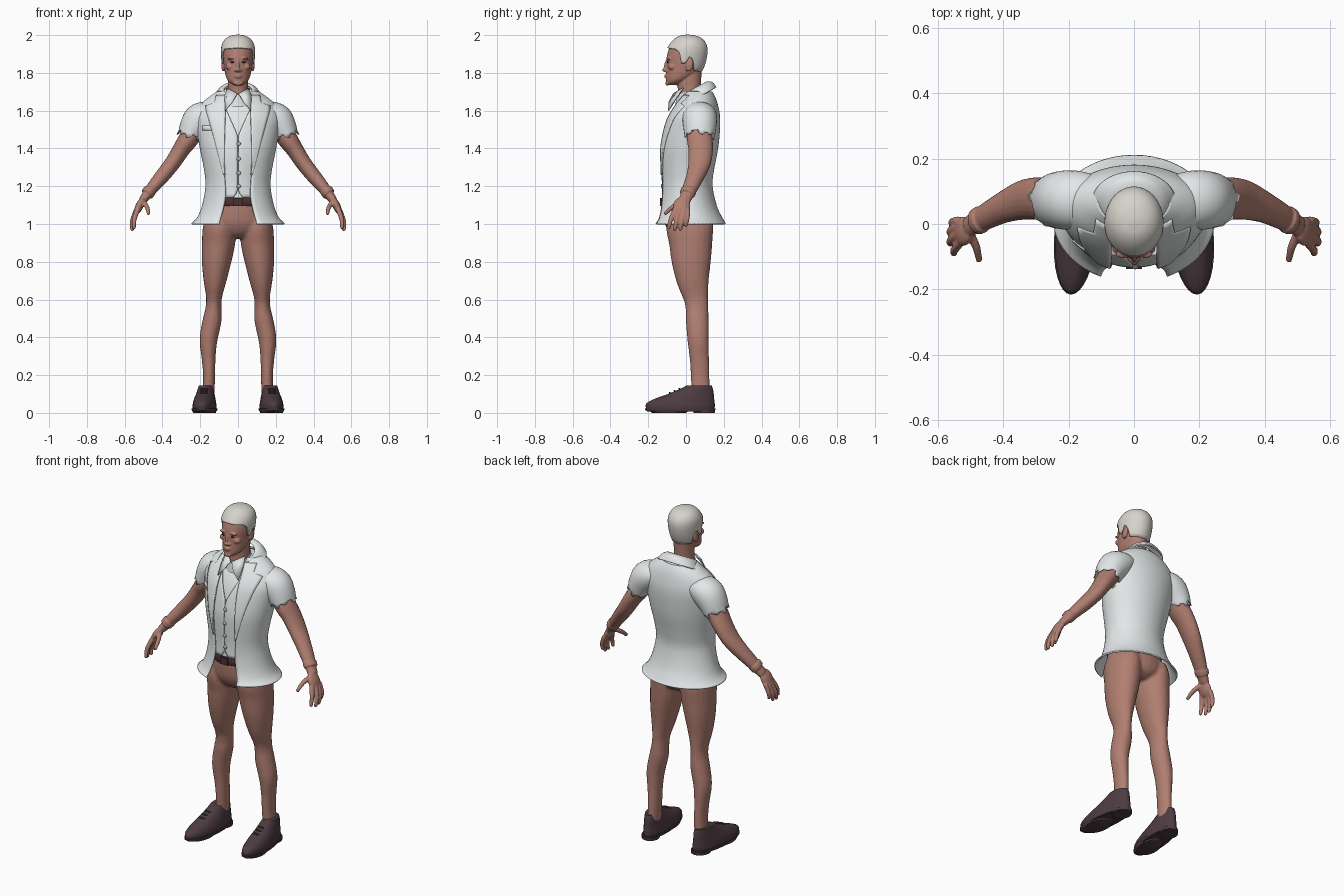
import bpy, bmesh, math
from math import sin, cos, pi, sqrt, radians
from mathutils import Vector, Matrix

if "Cube" in bpy.data.objects:
    bpy.data.objects.remove(bpy.data.objects["Cube"])


def material(name, rgb):
    m = bpy.data.materials.new(name)
    m.use_nodes = True
    m.diffuse_color = (*rgb, 1)
    m.node_tree.nodes["Principled BSDF"].inputs["Base Color"].default_value = (*rgb, 1)
    return m


SKIN = material("warm skin", (.44, .21, .165))
CLOTH = material("white cloth", (.79, .82, .82))
HAIR = material("pale hair", (.68, .65, .6))
LEATHER = material("dark leather", (.075, .045, .055))
BELT = material("belt brown", (.07, .03, .035))
BUTTON = material("button grey", (.5, .51, .52))
IRIS = material("dark eye", (.04, .025, .02))


def spline(rows, k=4):
    """Smooth a list of rows with Catmull-Rom."""
    out, n = [], len(rows)
    for i in range(n - 1):
        quad = [rows[max(0, min(n - 1, i + j))] for j in (-1, 0, 1, 2)]
        for s in range(k):
            t = s / k
            out.append([.5 * (2 * b + (c - a) * t + (2 * a - 5 * b + 4 * c - d) * t * t
                              + (3 * b - a - 3 * c + d) * t ** 3) for a, b, c, d in zip(*quad)])
    return out + [list(rows[-1])]


def at(rows, key):
    """Look up a row by its first value."""
    for a, b in zip(rows, rows[1:]):
        if key <= b[0]:
            t = max(0, (key - a[0]) / (b[0] - a[0]))
            return [u + (v - u) * t for u, v in zip(a, b)]
    return rows[-1]


def around(row, a):
    """Point on a level ring (z, half width, front y, back y); angle 0 is the front."""
    z, rx, yf, yb = row[:4]
    return Vector((rx * sin(a), (yf + yb) / 2 - (yb - yf) / 2 * cos(a), z))


def level_rings(rows, n=32, x=0, shear=0, tilt=0):
    rings = [[around(r, 2 * pi * j / n) for j in range(n)] for r in rows]
    for ring in rings:
        for p in ring:
            p.x += x + shear * p.y
            p.z += tilt * p.y
    return rings


def tube_rings(path, side=1, n=20):
    """Rings across a path of (x, y, z, radius in the xz plane, radius along y)."""
    pts = spline(path, 3)
    c = [Vector((side * p[0], p[1], p[2])) for p in pts]
    rings = []
    for i, p in enumerate(pts):
        d = (c[min(i + 1, len(c) - 1)] - c[max(i - 1, 0)]).normalized()
        u = d.cross(Vector((0, 1, 0))).normalized()
        v = u.cross(d)
        rings.append([c[i] + u * p[3] * cos(2 * pi * j / n) + v * p[4] * sin(2 * pi * j / n) for j in range(n)])
    return rings


def skin(bm, rings, closed=True, caps=True):
    vs = [[bm.verts.new(p) for p in r] for r in rings]
    n = len(vs[0])
    for a, b in zip(vs, vs[1:]):
        for j in range(n if closed else n - 1):
            k = (j + 1) % n
            bm.faces.new((a[j], a[k], b[k], b[j]))
    if closed and caps:
        bm.faces.new(vs[0][::-1])
        bm.faces.new(vs[-1])


def ball(bm, pos, size, tilt=0, axis='X'):
    m = Matrix.Translation(pos) @ Matrix.Rotation(radians(tilt), 4, axis) @ Matrix.Diagonal((*size, 1))
    bmesh.ops.create_uvsphere(bm, u_segments=16, v_segments=10, radius=1, matrix=m)


def finish(name, bm, mat, mirror=False, thick=0, voxel=0, relax=4):
    bmesh.ops.recalc_face_normals(bm, faces=bm.faces)
    me = bpy.data.meshes.new(name)
    bm.to_mesh(me)
    bm.free()
    ob = bpy.data.objects.new(name, me)
    bpy.context.collection.objects.link(ob)
    me.materials.append(mat)
    bpy.ops.object.select_all(action='DESELECT')
    ob.select_set(True)
    bpy.context.view_layer.objects.active = ob
    bpy.ops.object.shade_smooth_by_angle(angle=radians(50))
    if mirror:
        ob.modifiers.new("Mirror", 'MIRROR').use_mirror_merge = False
    if thick:
        s = ob.modifiers.new("Thickness", 'SOLIDIFY')
        s.thickness, s.offset = thick, 0
    if voxel:
        r = ob.modifiers.new("Fuse", 'REMESH')
        r.mode, r.voxel_size, r.use_smooth_shade = 'VOXEL', voxel, True
        s = ob.modifiers.new("Relax", 'SMOOTH')
        s.factor, s.iterations = .5, relax
    return ob


def panel(bm, rows, zs, inner, outer, off, side=1, cols=6):
    """Cloth strip lying on the front of a level-ring body."""
    grid = []
    for z in zs:
        r, line = at(rows, z), []
        for j in range(cols + 1):
            x = inner(z) + (outer(z) - inner(z)) * j / cols
            s = min(.97, x / r[1])
            line.append(Vector((side * x, (r[2] + r[3]) / 2 - (r[3] - r[2]) / 2 * sqrt(1 - s * s) - off, z)))
        grid.append(line)
    skin(bm, grid, closed=False)


def steps(a, b, n):
    return [a + (b - a) * i / n for i in range(n + 1)]


# Jacket body: z, half width, front, back, half opening
JACKET = spline([(1.0, .245, -.175, .208, .10), (1.03, .215, -.157, .19, .092), (1.08, .192, -.142, .165, .078),
                 (1.15, .175, -.133, .145, .066), (1.22, .168, -.132, .136, .068), (1.3, .178, -.136, .147, .074),
                 (1.4, .198, -.136, .166, .075), (1.5, .215, -.116, .176, .072), (1.57, .222, -.09, .176, .07),
                 (1.63, .195, -.052, .165, .066), (1.67, .15, -.02, .152, .06), (1.7, .105, -.002, .135, .055)])
bm = bmesh.new()
rings = []
for r in JACKET:
    a0 = math.asin(r[4] / r[1])
    rings.append([around(r, a) for a in steps(a0, 2 * pi - a0, 48)])
skin(bm, rings, closed=False)
finish("jacket", bm, CLOTH, thick=.008)

# Lapels and breast pocket
LAPEL = [(1.26, .076), (1.45, .125), (1.6, .168), (1.625, .172), (1.632, .125), (1.68, .115)]
bm = bmesh.new()
for s in (1, -1):
    panel(bm, JACKET, steps(1.26, 1.68, 30), lambda z: at(JACKET, z)[4] - .003, lambda z: at(LAPEL, z)[1], .007, s)
panel(bm, JACKET, steps(1.495, 1.52, 2), lambda z: .14, lambda z: .185, .006, -1)
finish("lapels", bm, CLOTH, thick=.008)

# Jacket collar, open at the front
bm = bmesh.new()
collar = spline([(1.635, .125, -.02, .158), (1.672, .1, -.022, .138), (1.69, .082, -.03, .11), (1.685, .076, -.028, .1)])
rings = [[around(r, a) for a in steps(.75, 2 * pi - .75, 36)] for r in collar]
for p in (p for ring in rings for p in ring):
    p.z += .55 * p.y
skin(bm, rings, closed=False)
finish("jacket_collar", bm, CLOTH, thick=.008)

# Sleeves with torn ends
bm = bmesh.new()
rings = tube_rings([(.12, .07, 1.59, .05, .075), (.165, .072, 1.575, .074, .086), (.205, .073, 1.55, .084, .088),
                    (.235, .073, 1.505, .074, .083), (.252, .072, 1.465, .064, .077)], n=32)
for j, p in enumerate(rings[-1]):
    p += Vector((.64, 0, -.76)) * (.012 * sin(j * pi / 4) + .01 * (-1) ** (j // 2))
skin(bm, rings, caps=False)
finish("sleeves", bm, CLOTH, mirror=True, thick=.006)

# Shirt, its collar band and collar points
SHIRT = [(r[0], r[1] - .016, r[2] + .012, r[3] - .016) for r in JACKET if r[0] > 1.1]
bm = bmesh.new()
skin(bm, level_rings(SHIRT))
skin(bm, level_rings([(1.64, .07, -.06, .09), (1.675, .062, -.052, .085), (1.7, .058, -.05, .082)], tilt=.35), caps=False)
finish("shirt", bm, CLOTH)
bm = bmesh.new()
bm.faces.new([bm.verts.new(p) for p in ((.004, -.066, 1.69), (.03, -.09, 1.645), (.068, -.093, 1.6),
                                        (.07, -.045, 1.68), (.058, -.015, 1.72))])
finish("shirt_collar_points", bm, CLOTH, mirror=True, thick=.006)

# Waistcoat fronts and buttons
bm = bmesh.new()
for s in (1, -1):
    panel(bm, SHIRT, steps(1.14, 1.62, 24), lambda z: .0015 + max(0, z - 1.47) * .45 + max(0, 1.17 - z) * .8,
          lambda z: .1, .005, s)
finish("waistcoat", bm, CLOTH, thick=.006)
bm = bmesh.new()
for z in (1.2, 1.27, 1.345, 1.425):
    ball(bm, (.004, at(SHIRT, z)[2] - .008, z), (.011, .005, .011))
finish("buttons", bm, BUTTON)

# Belt and buckle
bm = bmesh.new()
skin(bm, level_rings([(1.095, .158, -.127, .13), (1.1, .161, -.131, .133), (1.135, .161, -.131, .133), (1.14, .158, -.127, .13)]))
bmesh.ops.create_cube(bm, size=1, matrix=Matrix.Translation((0, -.131, 1.117)) @ Matrix.Diagonal((.05, .012, .042, 1)))
finish("belt", bm, BELT)

# Hips and legs fused together
LEG = [(.09, .02, 1.04, .075, .115), (.1, .02, .98, .086, .125), (.103, .025, .9, .088, .115), (.114, .028, .8, .078, .104),
       (.122, .036, .7, .061, .086), (.127, .052, .61, .042, .066), (.13, .058, .55, .043, .06),
       (.137, .06, .49, .05, .061), (.156, .064, .39, .048, .057), (.156, .07, .3, .038, .052),
       (.153, .075, .2, .032, .05), (.156, .078, .1, .032, .048)]
bm = bmesh.new()
skin(bm, level_rings(spline([(.925, .06, -.05, .09), (.95, .12, -.085, .13), (1.0, .172, -.112, .145),
                             (1.06, .168, -.12, .135), (1.11, .152, -.122, .12)])))
for s in (1, -1):
    skin(bm, tube_rings(LEG, s))
finish("hips_and_legs", bm, SKIN, voxel=.009)

# Arms, wrist bands and hands
bm = bmesh.new()
skin(bm, tube_rings([(.2, .075, 1.54, .055, .066), (.262, .073, 1.45, .053, .068), (.3, .078, 1.395, .046, .065),
                     (.345, .072, 1.325, .042, .06), (.4, .05, 1.255, .039, .048), (.45, .024, 1.195, .033, .041),
                     (.485, .004, 1.15, .026, .034), (.505, -.008, 1.125, .022, .032)]))
skin(bm, tube_rings([(.466, .015, 1.178, .036, .043), (.482, .006, 1.157, .034, .041)]))
ball(bm, (.522, -.022, 1.095), (.021, .046, .052), -25, 'Y')
for finger in (((.53, -.055, 1.08), (.549, -.08, 1.025), (.55, -.09, .982)),
               ((.54, -.033, 1.07), (.561, -.052, 1.01), (.56, -.06, .972)),
               ((.54, -.01, 1.07), (.561, -.023, 1.01), (.558, -.029, .974)),
               ((.535, .01, 1.075), (.555, .006, 1.025), (.554, 0, .995)),
               ((.505, -.02, 1.12), (.482, -.07, 1.09), (.474, -.108, 1.058))):
    skin(bm, tube_rings([(*p, r, r) for p, r in zip(finger, (.014, .0125, .01))], n=12))
    ball(bm, finger[-1], (.01, .01, .011))
finish("arms_and_hands", bm, SKIN, mirror=True, voxel=.005, relax=2)

# Head: skull, neck and facial features fused together
SKULL = spline([(1.735, .022, -.1, -.04), (1.75, .045, -.105, -.01), (1.77, .06, -.106, .03), (1.8, .069, -.105, .07),
                (1.84, .075, -.103, .09), (1.88, .079, -.103, .1), (1.92, .08, -.093, .104), (1.95, .075, -.077, .098),
                (1.975, .06, -.055, .08), (1.99, .036, -.03, .052), (1.995, .01, 0, .02)])
bm = bmesh.new()
skin(bm, level_rings(SKULL))
skin(bm, level_rings(spline([(1.62, .07, -.05, .09), (1.7, .056, -.043, .078), (1.76, .054, -.046, .08), (1.83, .054, -.03, .085)])))
ball(bm, (0, -.104, 1.842), (.008, .012, .034), -14)
ball(bm, (0, -.111, 1.816), (.012, .015, .011))
ball(bm, (0, -.1, 1.745), (.024, .009, .013))
for z, w in ((1.787, .022), (1.778, .02)):
    ball(bm, (0, -.103, z), (w, .012, .006))
for s in (1, -1):
    ball(bm, (s * .012, -.105, 1.813), (.009, .01, .008))
    ball(bm, (s * .032, -.092, 1.877), (.025, .013, .007), s * 8, 'Y')
    ball(bm, (s * .043, -.074, 1.832), (.023, .02, .018))
    ball(bm, (s * .079, .018, 1.84), (.009, .021, .033), -12)
finish("head", bm, SKIN, voxel=.004, relax=2)
bm = bmesh.new()
ball(bm, (.03, -.096, 1.857), (.011, .006, .004))
finish("eyes", bm, IRIS, mirror=True)

# Hair cap with a cut hairline (angle in degrees, height)
HAIRLINE = [(0, 1.932), (55, 1.925), (72, 1.905), (80, 1.85), (92, 1.85), (100, 1.885), (112, 1.87), (125, 1.812), (180, 1.805)]
bm = bmesh.new()
rings = []
for t in steps(0, 1, 16):
    ring = []
    for j in range(72):
        deg = j * 5
        low = at(HAIRLINE, min(deg, 360 - deg))[1]
        p = around(at(SKULL, low + (1.995 - low) * sin(t * pi / 2)), radians(deg))
        ring.append(Vector((p.x * 1.08, (p.y - .01) * 1.07 + .01, p.z + .003 * t)))
    rings.append(ring)
skin(bm, rings, caps=False)
bm.faces.new([v for v in list(bm.verts)[-72:]])
finish("hair", bm, HAIR, thick=.008)

# Shoes with soles, heels and laces
bm = bmesh.new()
skin(bm, level_rings(spline([(.012, .058, -.205, .146), (.03, .062, -.213, .152), (.052, .06, -.208, .152), (.075, .055, -.165, .149),
                             (.1, .048, -.095, .147), (.125, .042, -.035, .143), (.145, .037, .003, .136)]), x=.175, shear=-.08))
skin(bm, level_rings([(.008, .062, -.205, .15), (.016, .066, -.216, .156), (.024, .066, -.216, .156)], x=.175, shear=-.08))
skin(bm, level_rings([(0, .05, .04, .152), (.016, .051, .04, .154)], x=.175, shear=-.08))
skin(bm, level_rings([(0, .056, -.18, .0), (.014, .06, -.2, .02)], x=.175, shear=-.08))
for y, z in ((-.035, .127), (-.06, .117), (-.085, .106)):
    ball(bm, (.175 - .08 * y, y, z), (.022, .005, .005))
finish("shoes", bm, LEATHER, mirror=True)
